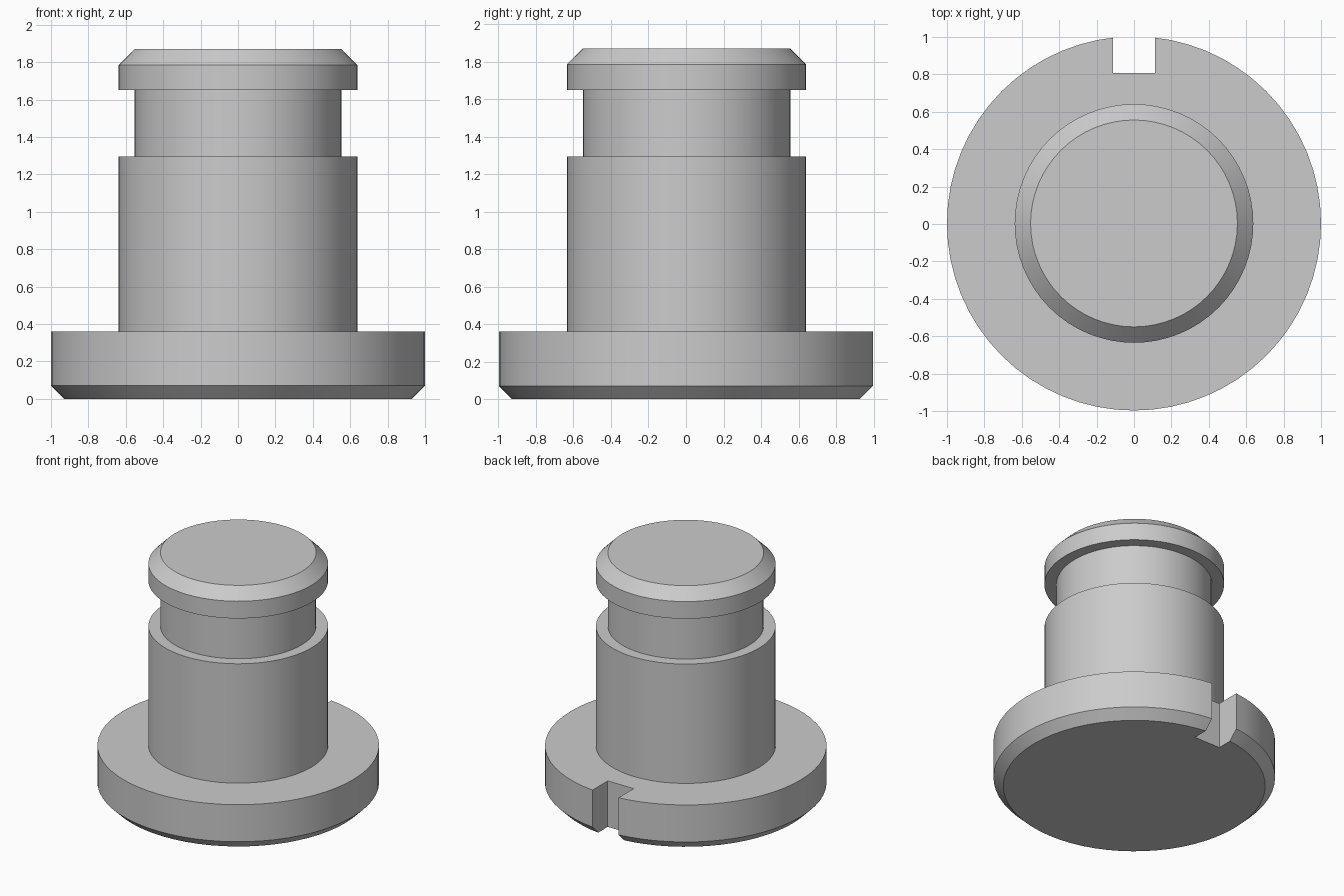
import bpy, bmesh, math
from mathutils import Vector

cube = bpy.data.objects.get("Cube")
if cube:
    bpy.data.objects.remove(cube, do_unlink=True)

SEGMENTS = 64
SHIFT_Y = 0.003  # keeps the slotted body centred on y

grey = bpy.data.materials.new("plain grey")
grey.use_nodes = True
colour = (0.6, 0.6, 0.6, 1)
grey.diffuse_color = colour
grey.node_tree.nodes["Principled BSDF"].inputs["Base Color"].default_value = colour


def add_object(name, bm):
    bmesh.ops.recalc_face_normals(bm, faces=bm.faces)
    mesh = bpy.data.meshes.new(name)
    bm.to_mesh(mesh)
    bm.free()
    mesh.materials.append(grey)
    obj = bpy.data.objects.new(name, mesh)
    bpy.context.collection.objects.link(obj)
    return obj


def lathe(name, profile):
    """Revolve an open (radius, height) profile and cap both ends."""
    bm = bmesh.new()
    rings = []
    for r, z in profile:
        angles = [2 * math.pi * i / SEGMENTS for i in range(SEGMENTS)]
        rings.append([bm.verts.new((r * math.cos(a), r * math.sin(a), z)) for a in angles])
    for low, high in zip(rings, rings[1:]):
        for i in range(SEGMENTS):
            j = (i + 1) % SEGMENTS
            bm.faces.new((low[i], low[j], high[j], high[i]))
    bm.faces.new(rings[0])
    bm.faces.new(rings[-1])
    return add_object(name, bm)


# Flanged pin: chamfered flange, shaft, retaining groove, chamfered head
pin = lathe("flanged_pin", [
    (0.93, 0), (1, 0.07), (1, 0.36),
    (0.638, 0.36), (0.638, 1.295),
    (0.553, 1.295), (0.553, 1.65),
    (0.638, 1.65), (0.638, 1.785), (0.553, 1.87),
])
pin.location.y = SHIFT_Y

# Locating slot through the back of the flange
bm = bmesh.new()
bmesh.ops.create_cube(bm, size=1)
bmesh.ops.scale(bm, vec=Vector((0.225, 0.4, 1)), verts=bm.verts)
cutter = add_object("slot_cutter", bm)
cutter.location = (0, 1.008, 0.2)
cutter.hide_render = True
cutter.hide_viewport = True

slot = pin.modifiers.new("slot", "BOOLEAN")
slot.operation = "DIFFERENCE"
slot.solver = "EXACT"
slot.object = cutter

# Apply the cut, then smooth the round walls and keep the edges sharp
bpy.context.view_layer.update()
bpy.ops.object.select_all(action="DESELECT")
pin.select_set(True)
bpy.context.view_layer.objects.active = pin
bpy.ops.object.modifier_apply(modifier=slot.name)
bpy.data.objects.remove(cutter, do_unlink=True)
bpy.ops.object.shade_smooth_by_angle(angle=math.radians(30))
